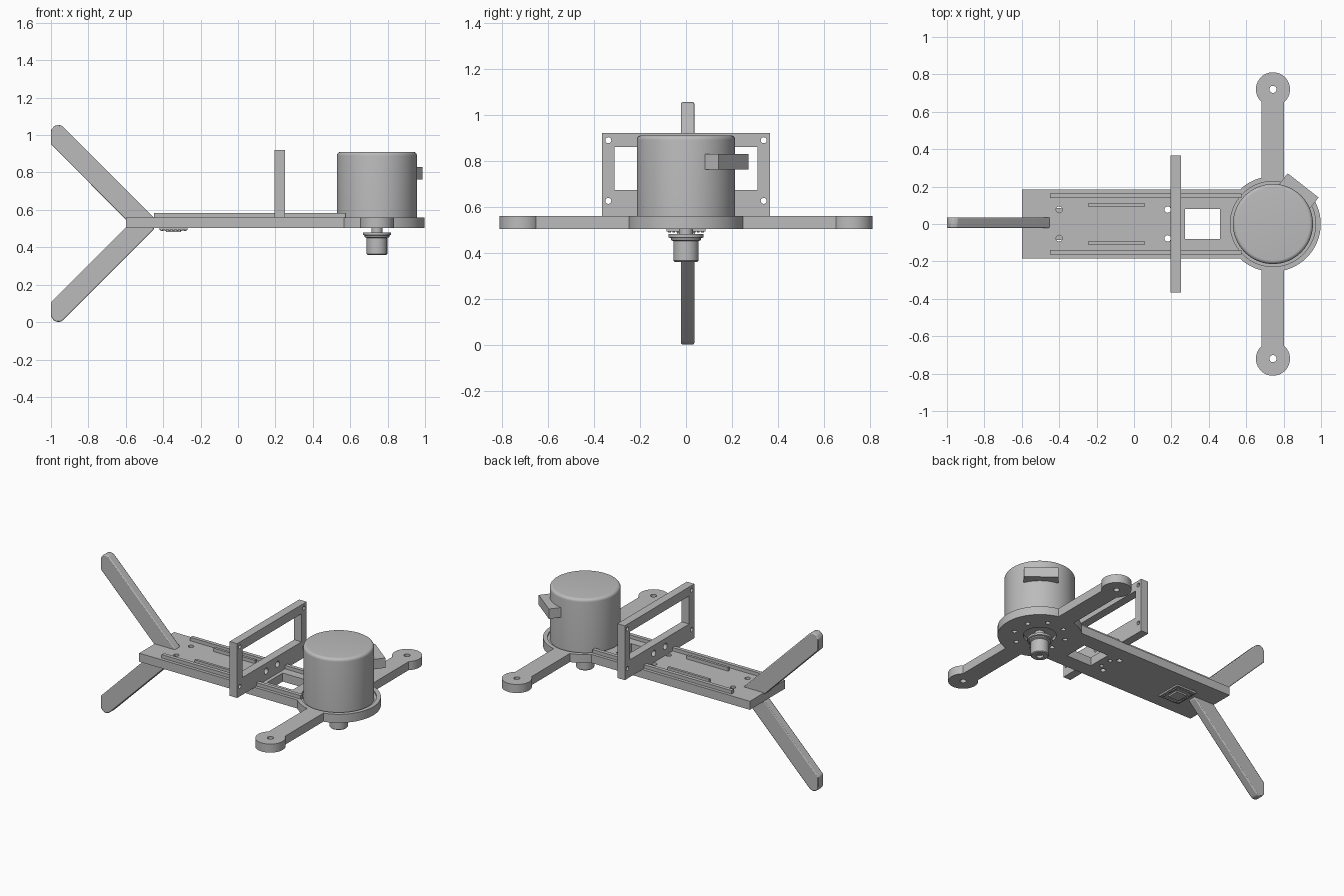
import bpy, bmesh
from math import pi, cos, sin, radians
from mathutils import Matrix

cube = bpy.data.objects.get("Cube")
if cube:
    bpy.data.objects.remove(cube, do_unlink=True)

grey = bpy.data.materials.new("plain grey")
grey.use_nodes = True
GREY = (0.5, 0.5, 0.5, 1)
grey.diffuse_color = GREY
grey.node_tree.nodes["Principled BSDF"].inputs["Base Color"].default_value = GREY
parts = []


def finish(name, bm):
    bmesh.ops.recalc_face_normals(bm, faces=bm.faces)
    mesh = bpy.data.meshes.new(name)
    bm.to_mesh(mesh)
    bm.free()
    mesh.materials.append(grey)
    ob = bpy.data.objects.new(name, mesh)
    bpy.context.scene.collection.objects.link(ob)
    parts.append(ob)
    return ob


def box(name, x, y, z):
    """Box from (low, high) ranges."""
    bm = bmesh.new()
    bmesh.ops.create_cube(bm, size=1)
    for v in bm.verts:
        for i, (lo, hi) in enumerate((x, y, z)):
            v.co[i] = lo if v.co[i] < 0 else hi
    return finish(name, bm)


def lathe(name, x, y, profile, sides=64):
    """Solid of revolution about a vertical axis, profile of (radius, z)."""
    bm = bmesh.new()
    rings = [[bm.verts.new((x + r * cos(2 * pi * i / sides), y + r * sin(2 * pi * i / sides), z))
              for i in range(sides)] for r, z in profile]
    for a, b in zip(rings, rings[1:]):
        for i in range(sides):
            j = (i + 1) % sides
            bm.faces.new((a[i], a[j], b[j], b[i]))
    bm.faces.new(rings[0])
    bm.faces.new(rings[-1])
    return finish(name, bm)


def cyl(name, x, y, r, z0, z1, sides=64):
    return lathe(name, x, y, [(r, z0), (r, z1)], sides)


def combine(target, others, operation):
    """Apply booleans and discard the tools."""
    for other in others:
        mod = target.modifiers.new("cut", "BOOLEAN")
        mod.operation = operation
        mod.solver = "EXACT"
        mod.object = other
        bpy.context.view_layer.objects.active = target
        bpy.ops.object.modifier_apply(modifier=mod.name)
        parts.remove(other)
        bpy.data.objects.remove(other, do_unlink=True)


MX = 0.743           # motor axis
Z0, Z1 = 0.503, 0.56  # plate bottom and top

# Base plate with motor seat and side arms
base = box("base_plate", (-0.6, MX), (-0.184, 0.184), (Z0, Z1))
solids = [cyl("seat", MX, 0, 0.255, Z0, Z1, 96),
          box("arm", (MX - 0.06, MX + 0.06), (-0.72, 0.72), (Z0, Z1))]
solids += [cyl("end", MX, s * 0.72, 0.091, Z0, Z1) for s in (-1, 1)]
combine(base, solids, "UNION")

cuts = [box("window", (0.273, 0.46), (-0.081, 0.081), (0.4, 0.7)),
        cyl("pocket", MX, 0, 0.228, Z1 - 0.01, 0.7, 96),
        cyl("shaft_recess", MX, 0, 0.1, 0.4, Z0 + 0.02)]
for s in (-1, 1):
    cuts += [cyl("arm_hole", MX, s * 0.72, 0.019, 0.4, 0.7, 24),
             cyl("rear_hole", -0.4, s * 0.077, 0.017, 0.4, 0.7, 24),
             cyl("front_hole", 0.18, s * 0.077, 0.017, 0.4, 0.7, 24),
             cyl("frame_hole", 0.222, s * 0.04, 0.013, 0.4, Z1 - 0.01, 24)]
for i in range(8):
    a = radians(22.5 + 45 * i)
    cuts.append(cyl("screw_hole", MX + 0.16 * cos(a), 0.16 * sin(a), 0.015, 0.4, Z1 - 0.02, 16))
combine(base, cuts, "DIFFERENCE")

# Stiffening rails on the plate
for s, side in ((1, "left"), (-1, "right")):
    box("outer_rail_" + side, (-0.45, 0.575), sorted((s * 0.138, s * 0.163)), (Z1 - 0.004, 0.583))
    box("inner_rail_" + side, (-0.245, 0.06), sorted((s * 0.093, s * 0.11)), (Z1 - 0.004, 0.583))

# Upright frame
frame = box("upright_frame", (0.195, 0.25), (-0.366, 0.366), (Z1 - 0.002, 0.92))
cuts = [box("opening", (0, 0.4), (-0.312, 0.312), (0.673, 0.86))]
for y, z, r in ((0.338, 0.889, 0.013), (0.338, 0.625, 0.013), (0.06, 0.62, 0.02)):
    for s in (-1, 1):
        hole = cyl("hole", 0, 0, r, -0.1, 0.1, 24)
        hole.data.transform(Matrix.Translation((0.222, s * y, z)) @ Matrix.Rotation(pi / 2, 4, "Y"))
        cuts.append(hole)
combine(frame, cuts, "DIFFERENCE")

# Motor can with rounded rim
rim = [(0.194 + 0.02 * cos(radians(a)), 0.89 + 0.02 * sin(radians(a))) for a in range(0, 91, 15)]
lathe("motor_can", MX, 0, [(0.214, Z1 - 0.012)] + rim, 96)

# Cable connector on the motor side
plug = box("cable_connector", (0.14, 0.262), (-0.105, 0.105), (0.762, 0.828))
plug.data.transform(Matrix.Translation((MX, 0, 0)) @ Matrix.Rotation(radians(52), 4, "Z"))

# Output shaft with collar
lathe("output_shaft", MX, 0, [(0.022, 0.375), (0.022, 0.36), (0.05, 0.36), (0.055, 0.365),
                              (0.055, 0.45), (0.066, 0.455), (0.066, 0.463), (0.076, 0.466),
                              (0.076, 0.48), (0.03, 0.48), (0.03, 0.53)])

# Tail fins, one V-shaped profile mirrored about its middle height
MID = 0.5275
upper = [(-0.45, 0.56), (-0.93, 1.04), (-0.945, 1.052), (-0.965, 1.055), (-0.985, 1.047),
         (-1, 1.025), (-1, 0.95)]
outline = upper + [(-0.578, MID)] + [(x, 2 * MID - z) for x, z in reversed(upper)]
bm = bmesh.new()
face = bm.faces.new([bm.verts.new((x, -0.021, z)) for x, z in outline])
side = bmesh.ops.extrude_face_region(bm, geom=[face])["geom"]
bmesh.ops.translate(bm, vec=(0, 0.057, 0), verts=[g for g in side if isinstance(g, bmesh.types.BMVert)])
fins = finish("tail_fins", bm)
bevel = fins.modifiers.new("soft edges", "BEVEL")
bevel.width = 0.006
bevel.segments = 2

# Sensor board under the tail
BX = -0.345
box("sensor_board", (BX - 0.075, BX + 0.075), (-0.085, 0.085), (0.492, Z0 + 0.002))
box("sensor_chip", (BX - 0.04, BX + 0.04), (-0.04, 0.04), (0.482, 0.494))
for i in range(7):
    t = (i - 3) * 0.021
    for s in (-1, 1):
        cyl("board_pin", BX + t, s * 0.072, 0.006, 0.487, 0.494, 8)
        cyl("board_pin", BX + s * 0.06, t * 0.85, 0.006, 0.487, 0.494, 8)

# Smooth round surfaces, keep hard edges
bpy.ops.object.select_all(action="DESELECT")
for ob in parts:
    ob.select_set(True)
bpy.context.view_layer.objects.active = base
bpy.ops.object.shade_smooth_by_angle(angle=radians(30))
